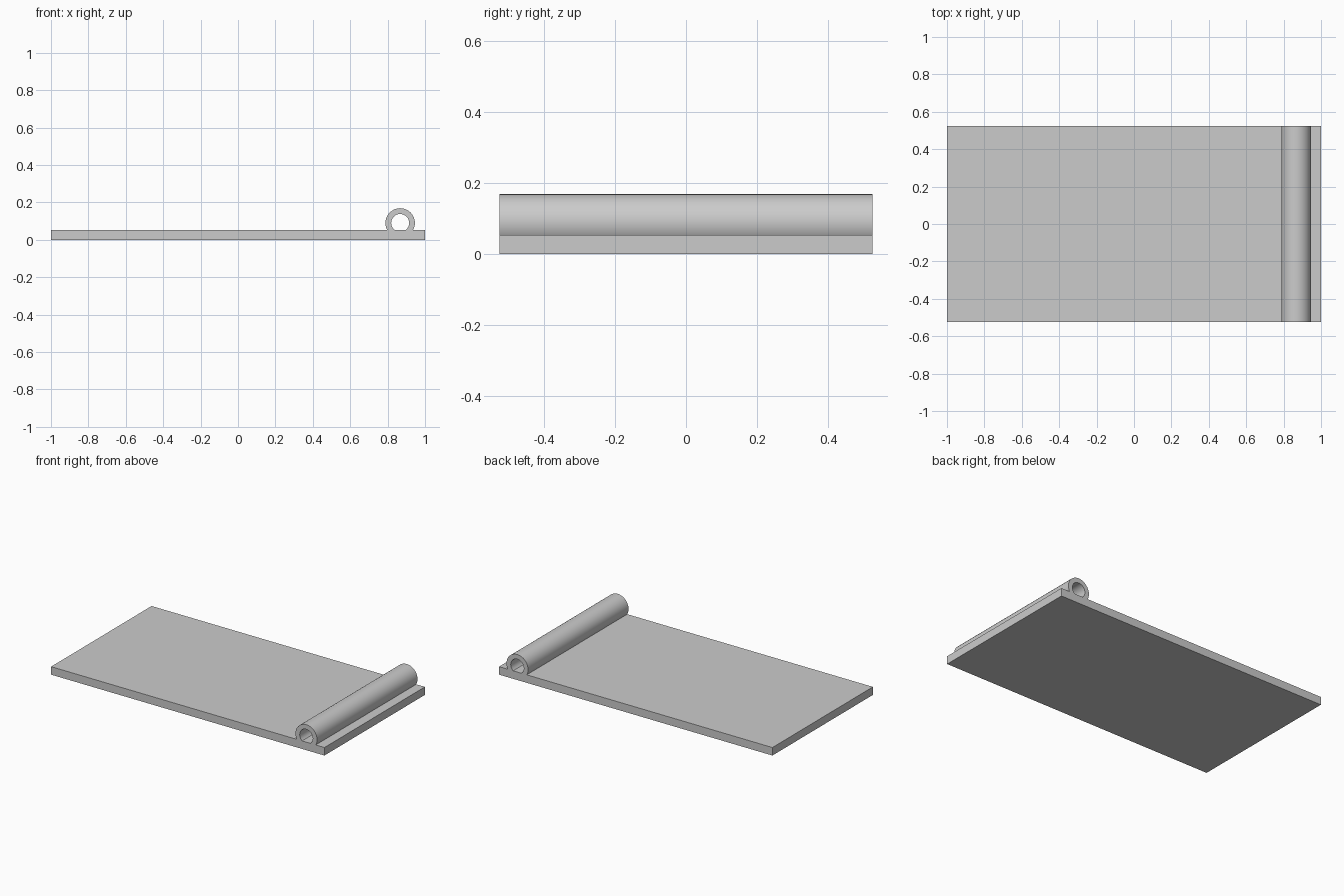
import bpy
import bmesh
from math import cos, sin, tau, radians
from mathutils import Vector

cube = bpy.data.objects.get("Cube")
if cube:
    bpy.data.objects.remove(cube, do_unlink=True)

HALF_X, HALF_Y, TOP = 1.0, 0.525, 0.053
TUBE_X, TUBE_Z = 0.867, 0.09
OUTER, INNER, SIDES = 0.079, 0.048, 32

grey = bpy.data.materials.new("light_grey")
grey.use_nodes = True
colour = (0.6, 0.6, 0.6, 1)
grey.diffuse_color = colour
grey.node_tree.nodes["Principled BSDF"].inputs["Base Color"].default_value = colour


def add_object(name, bm):
    bmesh.ops.recalc_face_normals(bm, faces=bm.faces)
    mesh = bpy.data.meshes.new(name)
    bm.to_mesh(mesh)
    bm.free()
    mesh.materials.append(grey)
    obj = bpy.data.objects.new(name, mesh)
    bpy.context.collection.objects.link(obj)
    return obj


# Flat base plate
bm = bmesh.new()
bmesh.ops.create_cube(bm, size=1)
bmesh.ops.scale(bm, vec=(2 * HALF_X, 2 * HALF_Y, TOP), verts=bm.verts)
bmesh.ops.translate(bm, vec=(0, 0, TOP / 2), verts=bm.verts)
add_object("base_plate", bm)

# Hollow tube: ring profile extruded along y, trimmed flush with the plate top
bm = bmesh.new()


def ring(radius):
    return [bm.verts.new((TUBE_X + radius * cos(tau * i / SIDES), -HALF_Y,
                          TUBE_Z + radius * sin(tau * i / SIDES)))
            for i in range(SIDES)]


outer, inner = ring(OUTER), ring(INNER)
for i in range(SIDES):
    j = (i + 1) % SIDES
    bm.faces.new((outer[i], outer[j], inner[j], inner[i]))
result = bmesh.ops.extrude_face_region(bm, geom=bm.faces[:], use_keep_orig=True)
moved = [g for g in result["geom"] if isinstance(g, bmesh.types.BMVert)]
bmesh.ops.translate(bm, vec=(0, 2 * HALF_Y, 0), verts=moved)
bmesh.ops.bisect_plane(bm, geom=bm.verts[:] + bm.edges[:] + bm.faces[:],
                       plane_co=Vector((0, 0, TOP)), plane_no=Vector((0, 0, 1)),
                       clear_inner=True)
tube = add_object("hinge_tube", bm)

# Smooth curved walls, sharp rims
bpy.ops.object.select_all(action="DESELECT")
tube.select_set(True)
bpy.context.view_layer.objects.active = tube
bpy.ops.object.shade_smooth_by_angle(angle=radians(35))
